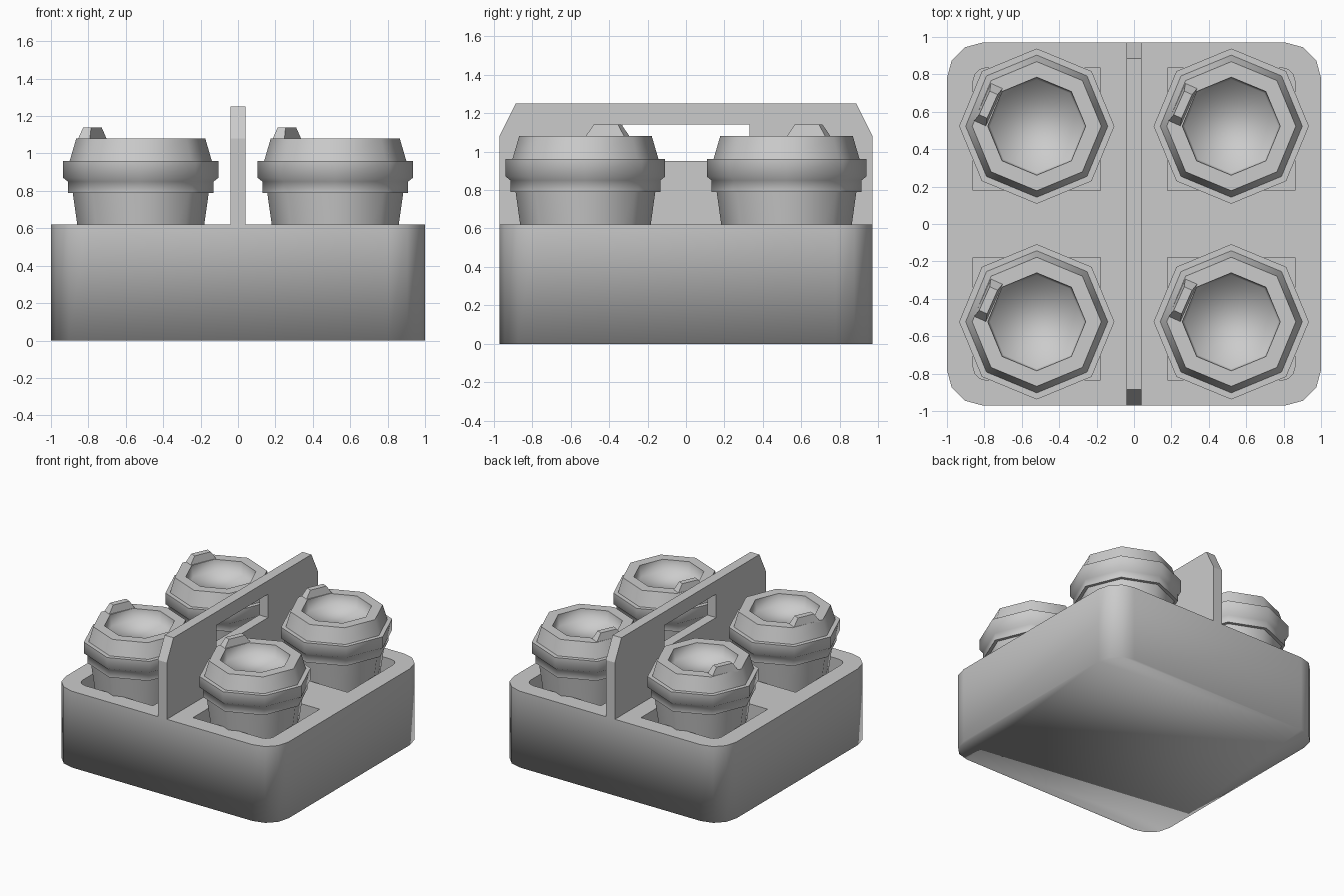
import bpy, bmesh, math
from mathutils import Vector, Matrix

if "Cube" in bpy.data.objects:
    bpy.data.objects.remove(bpy.data.objects["Cube"])


def make_object(name, bm):
    bmesh.ops.recalc_face_normals(bm, faces=bm.faces)
    me = bpy.data.meshes.new(name)
    bm.to_mesh(me)
    bm.free()
    ob = bpy.data.objects.new(name, me)
    bpy.context.collection.objects.link(ob)
    return ob


def prism(name, pts, to3d, lo, hi):
    """Extrude a 2D outline between lo and hi."""
    bm = bmesh.new()
    a = [bm.verts.new(to3d(u, v, lo)) for u, v in pts]
    b = [bm.verts.new(to3d(u, v, hi)) for u, v in pts]
    bm.faces.new(a[::-1])
    bm.faces.new(b)
    n = len(pts)
    for i in range(n):
        j = (i + 1) % n
        bm.faces.new((a[i], a[j], b[j], b[i]))
    return make_object(name, bm)


def rounded_rect(x0, y0, x1, y1, radii, seg=3):
    """Outline with one radius per corner: (x1,y1), (x0,y1), (x0,y0), (x1,y0)."""
    pts = []
    corners = [(x1, y1, -1, -1), (x0, y1, 1, -1), (x0, y0, 1, 1), (x1, y0, -1, 1)]
    for k, ((x, y, sx, sy), r) in enumerate(zip(corners, radii)):
        if r == 0:
            pts.append((x, y))
            continue
        for i in range(seg + 1):
            t = math.radians(90 * k + 90 * i / seg)
            pts.append((x + sx * r + r * math.cos(t), y + sy * r + r * math.sin(t)))
    return pts


def cut(ob, cutter):
    mod = ob.modifiers.new("cut", 'BOOLEAN')
    mod.operation = 'DIFFERENCE'
    mod.solver = 'EXACT'
    mod.object = cutter
    bpy.context.view_layer.objects.active = ob
    bpy.ops.object.modifier_apply(modifier=mod.name)
    bpy.data.objects.remove(cutter)


def smooth(ob, angle, keep=lambda p: False):
    """Smooth shade, sharp above the angle unless keep(edge midpoint)."""
    bm = bmesh.new()
    bm.from_mesh(ob.data)
    for f in bm.faces:
        f.smooth = True
    for e in bm.edges:
        mid = (e.verts[0].co + e.verts[1].co) / 2
        e.smooth = e.calc_face_angle(0) < math.radians(angle) or keep(mid)
    bm.to_mesh(ob.data)
    bm.free()


def up(u, v, w):
    return (u, v, w)


def across(u, v, w):
    return (w, u, v)


# Tray block with four square pockets, rounded only at the outer corner
tray = prism("tray", rounded_rect(-1, -0.97, 1, 0.97, [0.19] * 4), up, 0, 0.62)
for k, (sx, sy) in enumerate([(1, 1), (-1, 1), (-1, -1), (1, -1)]):
    xs = sorted((0.18 * sx, 0.86 * sx))
    ys = sorted((0.18 * sy, 0.835 * sy))
    radii = [0.07 if i == k else 0 for i in range(4)]
    cut(tray, prism("pocket", rounded_rect(xs[0], ys[0], xs[1], ys[1], radii), up, 0.06, 0.8))
smooth(tray, 40, lambda p: p.z < 0.01)

# Upright handle plate with a grip slot
plate = [(-0.97, 0.62), (0.97, 0.62), (0.97, 1.08), (0.885, 1.25), (-0.885, 1.25), (-0.97, 1.08)]
handle = prism("handle", plate, across, -0.04, 0.04)
slot = [(-0.33, 0.95), (0.33, 0.95), (0.33, 1.14), (-0.33, 1.14)]
cut(handle, prism("slot", slot, across, -0.2, 0.2))


def lathe(name, profile, sides=8):
    """Revolve (radius, z) points, capped at both ends."""
    bm = bmesh.new()
    rings = []
    for r, z in profile:
        rings.append([bm.verts.new((r * math.cos(2 * math.pi * i / sides),
                                    r * math.sin(2 * math.pi * i / sides), z))
                      for i in range(sides)])
    for a, b in zip(rings, rings[1:]):
        for i in range(sides):
            j = (i + 1) % sides
            bm.faces.new((a[i], a[j], b[j], b[i]))
    bm.faces.new(rings[0][::-1])
    bm.faces.new(rings[-1])
    return make_object(name, bm)


# One cup, lid and sip spout, built around the origin
cup = lathe("cup", [(0.26, 0.06), (0.365, 0.80)])
smooth(cup, 50)
lid = lathe("lid", [(0.34, 0.79), (0.39, 0.79), (0.39, 0.85), (0.415, 0.87), (0.415, 0.96),
                    (0.38, 0.96), (0.345, 1.08), (0.262, 1.08), (0.25, 0.99)])
smooth(lid, 50, lambda p: 0.98 < p.z < 1.0)

bm = bmesh.new()
bmesh.ops.create_cube(bm, size=1)
for v in bm.verts:
    top = v.co.z > 0
    w, l = (0.046, 0.138) if top else (0.072, 0.232)
    v.co = Vector((math.copysign(w / 2, v.co.x), math.copysign(l / 2, v.co.y), 1.14 if top else 1.07))
bmesh.ops.transform(bm, matrix=Matrix.Rotation(math.radians(156), 4, 'Z') @ Matrix.Translation((0.283, 0, 0)),
                    verts=bm.verts)
spout = make_object("spout", bm)

# Repeat the cup set in all four pockets
for k, (sx, sy) in enumerate([(-1, -1), (1, -1), (-1, 1), (1, 1)]):
    for part in (cup, lid, spout):
        ob = part if k == 0 else part.copy()
        if k:
            ob.name = f"{part.name}_{k + 1}"
            bpy.context.collection.objects.link(ob)
        ob.location = (0.52 * sx, 0.523 * sy, 0)
